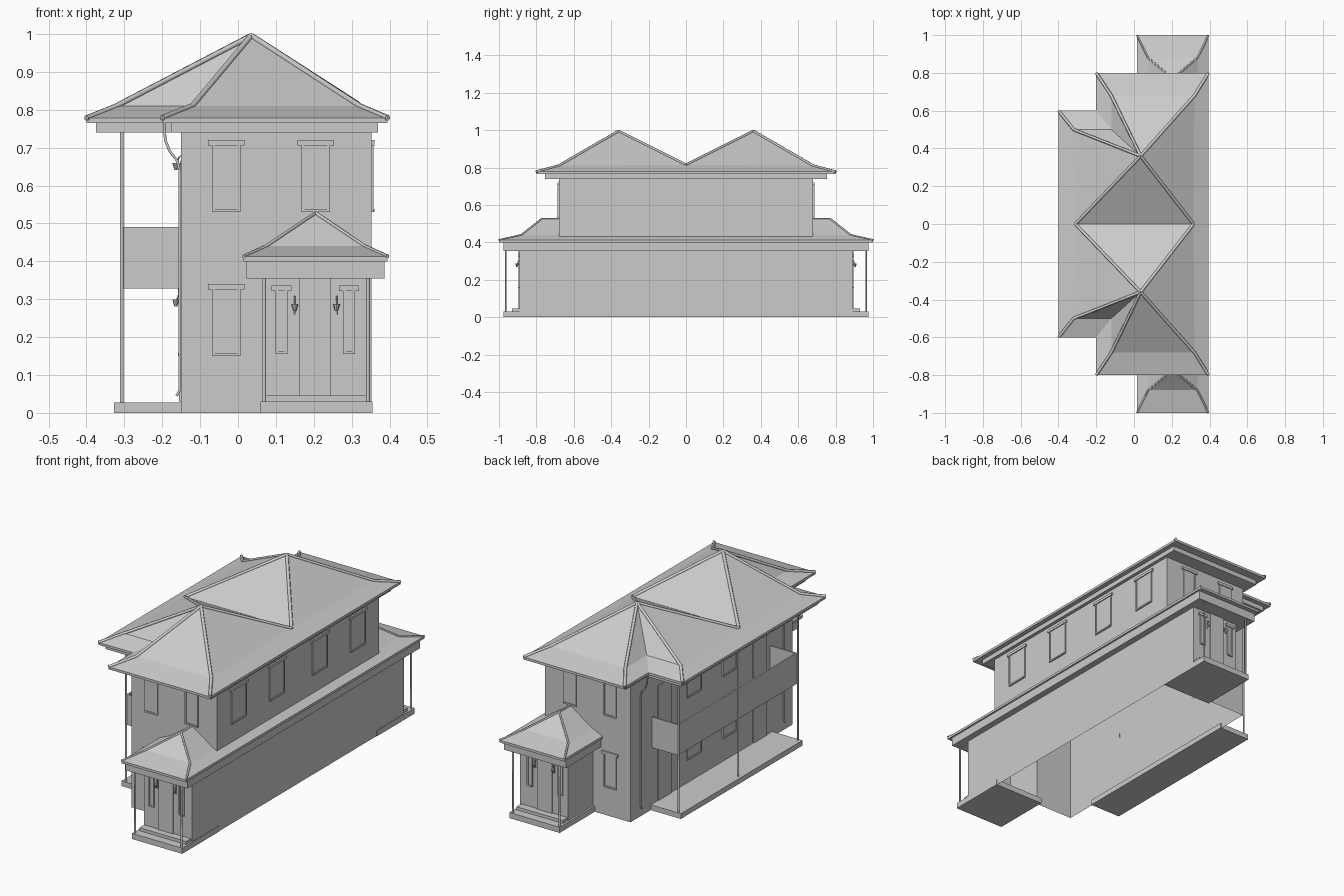
import bpy, bmesh, math
from mathutils import Vector

if "Cube" in bpy.data.objects:
    bpy.data.objects.remove(bpy.data.objects["Cube"])

grey = bpy.data.materials.new("plain grey")
grey.use_nodes = True
grey.diffuse_color = (0.6, 0.6, 0.6, 1)
grey.node_tree.nodes["Principled BSDF"].inputs["Base Color"].default_value = (0.6, 0.6, 0.6, 1)


def add_mesh(name, bm):
    mesh = bpy.data.meshes.new(name)
    bm.to_mesh(mesh)
    bm.free()
    mesh.materials.append(grey)
    ob = bpy.data.objects.new(name, mesh)
    bpy.context.collection.objects.link(ob)
    return ob


def prism(name, outline, z0, z1, caps=True):
    """Extrude a flat outline upward; without caps it is an open wall shell."""
    bm = bmesh.new()
    low = [bm.verts.new((x, y, z0)) for x, y in outline]
    high = [bm.verts.new((x, y, z1)) for x, y in outline]
    n = len(outline)
    for i in range(n):
        j = (i + 1) % n
        bm.faces.new((low[i], low[j], high[j], high[i]))
    if caps:
        bm.faces.new(low[::-1])
        bm.faces.new(high)
    return add_mesh(name, bm)


def rect(x0, x1, y0, y1):
    return [(x0, y0), (x1, y0), (x1, y1), (x0, y1)]


def box(name, x0, x1, y0, y1, z0, z1):
    x0, x1 = sorted((x0, x1))
    y0, y1 = sorted((y0, y1))
    return prism(name, rect(x0, x1, y0, y1), z0, z1)


def mirrored_outline(half):
    """Complete an outline given for y < 0 (ordered along the front)."""
    return half + [(x, -y) for x, y in reversed(half)]


def roof(name, points, faces):
    """Front half of a roof from named points, mirrored to the back."""
    bm = bmesh.new()
    verts = {k: bm.verts.new(p) for k, p in points.items()}
    for f in faces:
        face = bm.faces.new([verts[k] for k in f.split()])
        face.normal_update()
        if face.normal.z < 0:
            face.normal_flip()
    ob = add_mesh(name, bm)
    mod = ob.modifiers.new("mirror", 'MIRROR')
    mod.use_axis = (False, True, False)
    return ob


def tube(name, pts, radius):
    cu = bpy.data.curves.new(name, 'CURVE')
    cu.dimensions = '3D'
    cu.bevel_depth = radius
    cu.bevel_resolution = 1
    cu.use_fill_caps = True
    sp = cu.splines.new('POLY')
    sp.points.add(len(pts) - 1)
    for p, co in zip(sp.points, pts):
        p.co = (*co, 1)
    cu.materials.append(grey)
    ob = bpy.data.objects.new(name, cu)
    bpy.context.collection.objects.link(ob)
    return ob


def plate(name, axis, wall, c, width, z0, z1, depth):
    """Plate on a wall: axis is the wall normal, wall its signed position."""
    out = wall + math.copysign(depth, wall)
    a, b = c - width / 2, c + width / 2
    if axis == 'x':
        return box(name, wall, out, a, b, z0, z1)
    return box(name, a, b, wall, out, z0, z1)


def window(name, axis, wall, c, width, z0, z1):
    plate(name + "_pane", axis, wall, c, width - 0.01, z0, z1 - 0.014, 0.003)
    for s in (-1, 1):
        plate(name + "_jamb", axis, wall, c + s * (width / 2 - 0.004), 0.008, z0, z1 - 0.014, 0.006)
    plate(name + "_lintel", axis, wall, c, width + 0.02, z1 - 0.014, z1, 0.008)
    plate(name + "_sill", axis, wall, c, width - 0.01, z0, z0 + 0.008, 0.008)


def lamp(name, x, y, z, direction):
    d = Vector(direction)
    base = Vector((x, y, z))
    p = base + d * 0.014
    bm = bmesh.new()
    bmesh.ops.create_cone(bm, cap_ends=True, segments=8, radius1=0.004, radius2=0.009, depth=0.018)
    bmesh.ops.translate(bm, verts=bm.verts, vec=p)
    add_mesh(name + "_shade", bm)
    up = Vector((0, 0, 0.03))
    tube(name + "_bracket", [base - up * 0.6, base + up, base + d * 0.006 + up * 0.8, p], 0.002)


# Walls
lower = mirrored_outline([(-0.15, -0.68), (0.07, -0.68), (0.07, -0.89), (0.352, -0.89)])
# order the half from left to right so the mirrored half closes on the left
prism("lower_walls", lower, 0, 0.40, caps=False)
prism("upper_walls", rect(-0.15, 0.352, -0.68, 0.68), 0.40, 0.75, caps=False)

# Main roof: two hipped peaks with a valley between and flared eaves
E, B = 0.778, 0.81
main = {
    "peak": (0.035, -0.36, 0.995), "v_r": (0.315, 0, 0.815), "v_l": (-0.31, 0, 0.815),
    "b_fr": (0.32, -0.68, B), "b_fl": (-0.12, -0.68, B), "b_in": (-0.12, -0.5, B), "b_wl": (-0.32, -0.5, B),
    "e_fr": (0.395, -0.8, E), "e_fl": (-0.2, -0.8, E), "e_in": (-0.2, -0.6, E), "e_wl": (-0.4, -0.6, E),
    "e_r0": (0.395, 0, E), "e_l0": (-0.4, 0, E),
}
roof("main_roof", main, [
    "peak b_fr v_r", "peak b_fl b_fr", "peak b_in b_fl", "peak b_wl b_in", "peak v_l b_wl", "peak v_r v_l",
    "b_fr e_fr e_r0 v_r", "b_fl e_fl e_fr b_fr", "b_in e_in e_fl b_fl", "b_wl e_wl e_in b_in", "v_l e_l0 e_wl b_wl",
])
prism("main_eaves", mirrored_outline([(-0.4, -0.6), (-0.2, -0.6), (-0.2, -0.8), (0.395, -0.8)]), 0.765, E)
prism("main_frieze", mirrored_outline([(-0.375, -0.575), (-0.175, -0.575), (-0.175, -0.755), (0.37, -0.755)]), 0.74, 0.765)

# Lower roof: a hipped porch at each end joined by a strip along one side
E2, B2 = 0.413, 0.44
porch = {
    "peak": (0.205, -0.77, 0.527), "wall": (0.205, -0.68, 0.527),
    "b_l": (0.075, -0.88, B2), "b_r": (0.335, -0.88, B2), "b_lw": (0.075, -0.68, B2), "b_rw": (0.335, -0.68, B2),
    "e_l": (0.015, -1, E2), "e_r": (0.395, -1, E2), "e_lw": (0.015, -0.68, E2), "e_rw": (0.395, -0.68, E2),
    "b_r0": (0.335, 0, B2), "e_r0": (0.395, 0, E2),
}
roof("porch_roof", porch, [
    "peak b_l b_r", "peak b_r b_rw wall", "peak wall b_lw b_l",
    "b_l e_l e_r b_r", "b_r e_r e_rw b_rw", "b_rw e_rw e_r0 b_r0", "b_lw e_lw e_l b_l",
])


def porch_ring(x0, x1, y):
    """C-shaped outline around the ends and the long side."""
    return [(x0, -y), (x1, -y), (x1, y), (x0, y), (x0, 0.68), (0.35, 0.68), (0.35, -0.68), (x0, -0.68)]


prism("porch_eaves", porch_ring(0.015, 0.395, 1.0), 0.40, E2)
prism("porch_frieze", porch_ring(0.022, 0.386, 0.975), 0.355, 0.40)

# Ridge caps along the hips of both roofs
ridges = [(main, r) for r in ("peak b_fr e_fr", "peak b_fl e_fl", "peak b_wl e_wl", "peak v_r", "peak v_l")]
ridges += [(porch, r) for r in ("wall peak b_l e_l", "peak b_r e_r")]
for s in (-1, 1):
    for pts, keys in ridges:
        rad = 0.008 if pts is main else 0.005
        tube("ridge_cap", [(pts[k][0], -s * pts[k][1], pts[k][2]) for k in keys.split()], rad)

for s in (-1, 1):
    # Entrance porch floor, step and posts
    box("porch_floor", 0.06, 0.355, s * 0.975, s * 0.66, 0, 0.03)
    box("porch_step", 0.072, 0.346, s * 0.93, s * 0.87, 0.03, 0.046)
    for x in (0.069, 0.343):
        tube("porch_post", [(x, s * 0.963, 0.03), (x, s * 0.963, 0.36)], 0.005)
    # Entrance door, sidelights and lamps
    plate("front_door", 'y', s * 0.89, 0.203, 0.084, 0.046, 0.355, 0.006)
    for x in (0.115, 0.293):
        window("sidelight", 'y', s * 0.89, x, 0.032, 0.155, 0.336)
    for x in (0.15, 0.26):
        lamp("porch_lamp", x, s * 0.89, 0.278, (0, s, 0))
    # End wall windows
    for x in (-0.031, 0.205):
        window("end_window", 'y', s * 0.68, x, 0.076, 0.53, 0.72)
    window("end_window_low", 'y', s * 0.68, -0.031, 0.076, 0.15, 0.34)
    # Long side windows
    for y in (0.18, 0.5):
        window("side_window", 'x', 0.352, s * y, 0.125, 0.53, 0.72)
    # Balcony side: windows, doors and lamps on both floors
    for z in (0.03, 0.36):
        window("veranda_window", 'x', -0.15, s * 0.15, 0.12, z + 0.12, z + 0.30)
        plate("veranda_door", 'x', -0.15, s * 0.4, 0.11, z, z + 0.28, 0.006)
        lamp("veranda_lamp", -0.15, s * 0.29, z + 0.26 if z < 0.1 else 0.65, (-1, 0, 0))
    # Downpipe from the inner eave corner
    y = s * 0.6
    tube("downpipe", [(-0.195, y, 0.77), (-0.192, y, 0.72), (-0.18, y, 0.69), (-0.16, y, 0.665),
                      (-0.154, y, 0.64), (-0.154, y, 0.06), (-0.162, y, 0.045)], 0.004)

# Veranda floor, balcony floor and solid parapet
box("veranda_floor", -0.327, -0.145, -0.51, 0.51, 0, 0.028)
box("balcony_floor", -0.304, -0.15, -0.5, 0.5, 0.328, 0.355)
box("balcony_parapet", -0.304, -0.296, -0.5, 0.5, 0.355, 0.49)
for s in (-1, 1):
    box("balcony_end_parapet", -0.296, -0.15, s * 0.5, s * 0.492, 0.355, 0.49)
for y in (-0.5, 0, 0.5):
    tube("veranda_post", [(-0.307, y, 0.028), (-0.307, y, 0.745)], 0.005)
